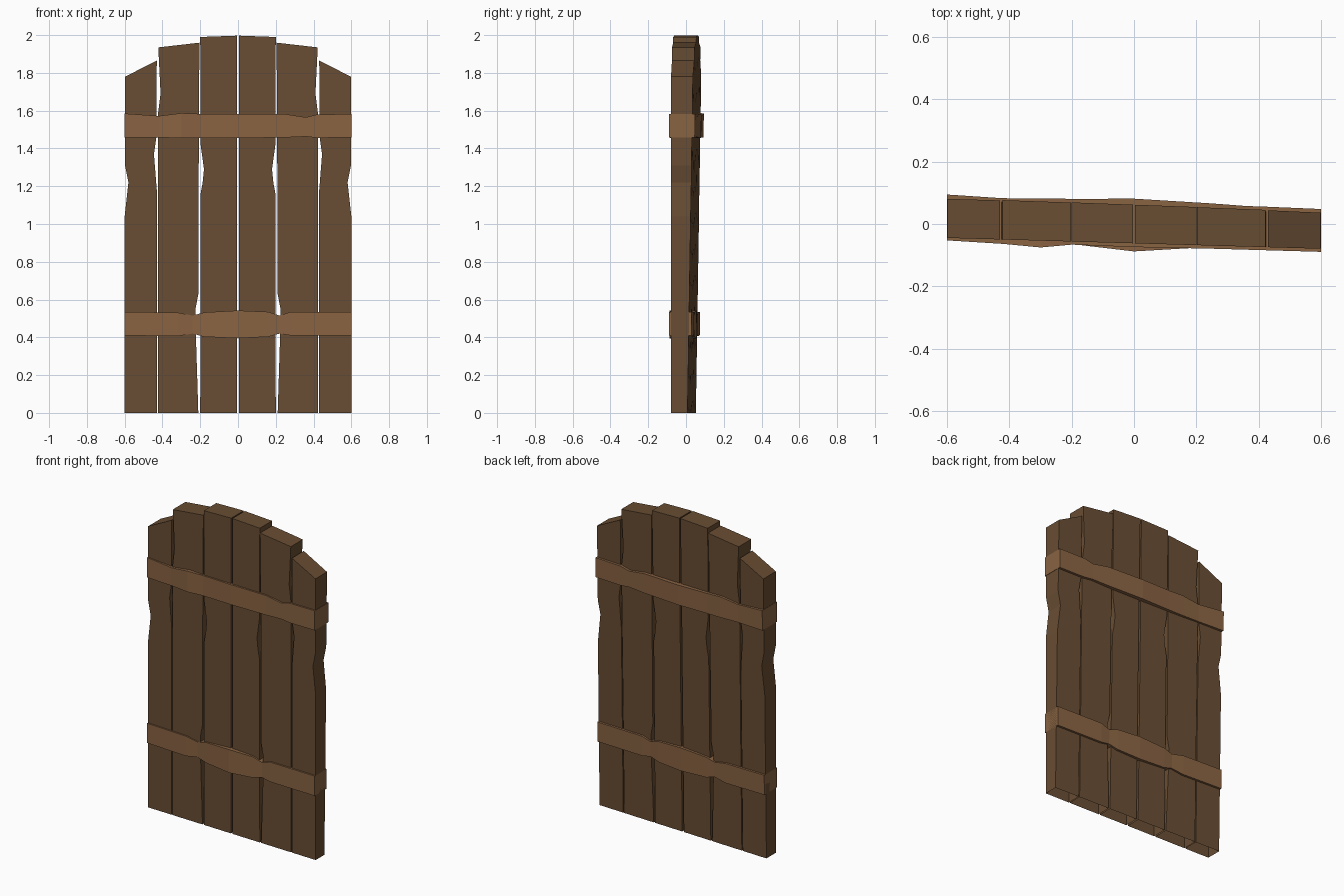
import bpy

def material(name, color):
    m = bpy.data.materials.new(name)
    m.diffuse_color = (*color, 1)
    return m

plank_wood = material("plank_wood", (0.14, 0.075, 0.033))
strap_wood = material("strap_wood", (0.25, 0.125, 0.055))

def front_y(x, z):
    return -0.062 - 0.029 * x

def back_y(x, z):
    # the door is thinner towards its foot
    return 0.030 + 0.016 * z - 0.037 * x

def loft(name, rings, mat, cap_start=True):
    """Skin four-sided rings into one flat-faced body."""
    verts = [p for r in rings for p in r]
    n = len(rings)
    faces = [(4*i + k, 4*i + (k+1) % 4, 4*i + 4 + (k+1) % 4, 4*i + 4 + k)
             for i in range(n - 1) for k in range(4)]
    faces.append(tuple(range(4*n - 4, 4*n)))
    if cap_start:
        faces.append((3, 2, 1, 0))
    me = bpy.data.meshes.new(name)
    me.from_pydata(verts, [], faces)
    me.materials.append(mat)
    ob = bpy.data.objects.new(name, me)
    bpy.context.collection.objects.link(ob)

def plank(name, levels):
    # each level: left x, left z, right x, right z
    rings = [[(l, front_y(l, zl), zl), (r, front_y(r, zr), zr),
              (r, back_y(r, zr), zr), (l, back_y(l, zl), zl)]
             for l, zl, r, zr in levels]
    loft(name, rings, plank_wood, cap_start=False)

# Left-hand planks with worn notches in their edges; the right side mirrors them
outer = [(-.60, 0, -.43, 0), (-.60, 1.04, -.43, 1.18), (-.58, 1.22, -.445, 1.37),
         (-.598, 1.31, -.432, 1.46), (-.598, 1.78, -.43, 1.865)]
middle = [(-.423, 0, -.21, 0), (-.423, .40, -.223, .41), (-.423, .54, -.225, .55),
          (-.423, .62, -.21, .63), (-.425, 1.57, -.207, 1.57),
          (-.41, 1.69, -.207, 1.69), (-.422, 1.935, -.203, 1.96)]
inner = [(-.20, 0, -.006, 0), (-.198, 1.16, -.006, 1.16), (-.187, 1.22, -.006, 1.22),
         (-.18, 1.29, -.006, 1.30), (-.198, 1.42, -.006, 1.42), (-.20, 1.99, -.004, 1.997)]
for part, levels in (("outer", outer), ("middle", middle), ("inner", inner)):
    plank(part + "_plank_left", levels)
    plank(part + "_plank_right", [(-r, zr, -l, zl) for l, zl, r, zr in levels])

def strap(name, sections):
    # each section: x, bottom z, top z, front bulge, back bulge
    rings = [[(x, front_y(x, b) - f, b), (x, back_y(x, b) + k, b),
              (x, back_y(x, t) + k, t), (x, front_y(x, t) - f, t)]
             for x, b, t, f, k in sections]
    loft(name, rings, strap_wood)

# Cross straps wrap the planks front and back
strap("upper_strap", [
    (-.60, 1.458, 1.585, .008, .017), (-.42, 1.458, 1.572, .014, .012),
    (-.30, 1.455, 1.587, .022, .016), (-.20, 1.455, 1.583, .010, .018),
    (0, 1.455, 1.582, .012, .026), (.25, 1.458, 1.582, .010, .020),
    (.36, 1.463, 1.565, .010, .016), (.42, 1.456, 1.580, .010, .016),
    (.60, 1.458, 1.582, .010, .015)])
strap("lower_strap", [
    (-.60, .41, .535, .008, .014), (-.32, .406, .531, .010, .014),
    (-.24, .42, .515, .006, .010), (-.18, .403, .532, .010, .014),
    (0, .395, .542, .026, .018), (.16, .403, .535, .012, .014),
    (.22, .42, .515, .007, .010), (.28, .41, .535, .010, .014),
    (.60, .41, .535, .010, .014)])
